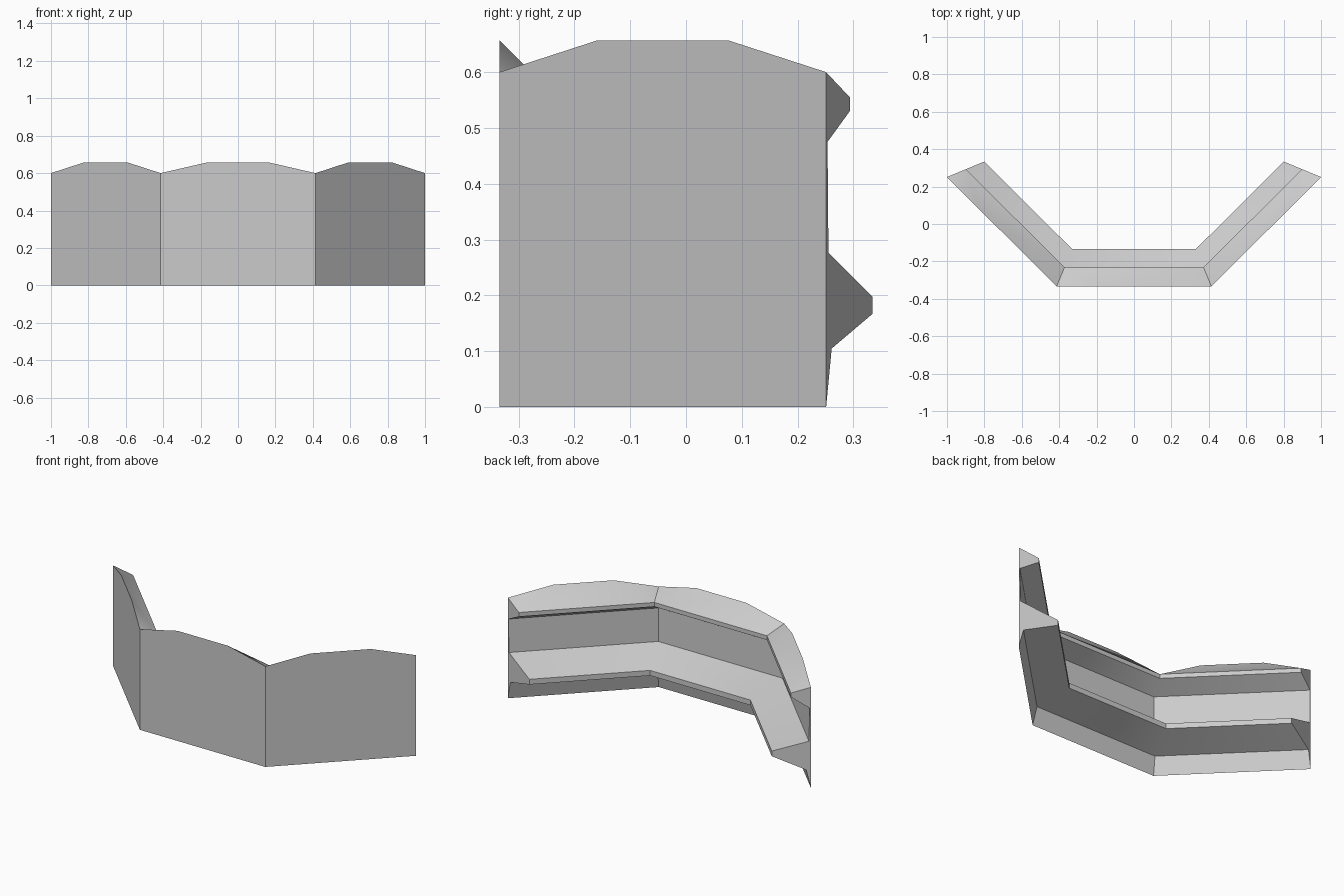
import bpy, bmesh, math
from mathutils import Vector

if "Cube" in bpy.data.objects:
    bpy.data.objects.remove(bpy.data.objects["Cube"])

# Front line of the barrier and the mitred depth direction at each station
stations = [
    (Vector((-1.0, 0.251, 0)), Vector((0.2, 0.083, 0))),
    (Vector((-0.414, -0.334, 0)), Vector((0.083, 0.2, 0))),
    (Vector((0.414, -0.334, 0)), Vector((-0.083, 0.2, 0))),
    (Vector((1.0, 0.251, 0)), Vector((-0.2, 0.083, 0))),
]
# Back profile: (fraction of full depth, height), bottom to top
profile = [(0, 0), (0.12, 0.105), (1, 0.167), (1, 0.198), (0.05, 0.277),
           (0.03, 0.475), (0.51, 0.53), (0.51, 0.555), (0, 0.6)]
CREST = 0.657

bm = bmesh.new()
rings = [[bm.verts.new(p + d * t + Vector((0, 0, z))) for t, z in profile]
         for p, d in stations]

for a, b in zip(rings, rings[1:]):
    # Back: shelf, recessed panel and top lip
    for i in range(len(profile) - 2):
        bm.faces.new((a[i], a[i + 1], b[i + 1], b[i]))
    # Raised crest on the front edge
    crest = []
    for f in (0.3, 0.7):
        p = a[0].co.lerp(b[0].co, f)
        p.z = CREST
        crest.append(bm.verts.new(p))
    c0, c1 = crest
    # Flat front
    bm.faces.new((a[0], b[0], b[-1], c1, c0, a[-1]))
    # Faceted sloping top
    bm.faces.new((a[-1], c0, a[-2]))
    bm.faces.new((c0, c1, b[-2], a[-2]))
    bm.faces.new((c1, b[-1], b[-2]))

# End caps
bm.faces.new(rings[0])
bm.faces.new(rings[-1])
bmesh.ops.recalc_face_normals(bm, faces=bm.faces[:])

mesh = bpy.data.meshes.new("barrier_wall")
bm.to_mesh(mesh)
bm.free()
wall = bpy.data.objects.new("barrier_wall", mesh)
bpy.context.collection.objects.link(wall)
bpy.context.view_layer.objects.active = wall
wall.select_set(True)
bpy.ops.object.shade_smooth_by_angle(angle=math.radians(30))
